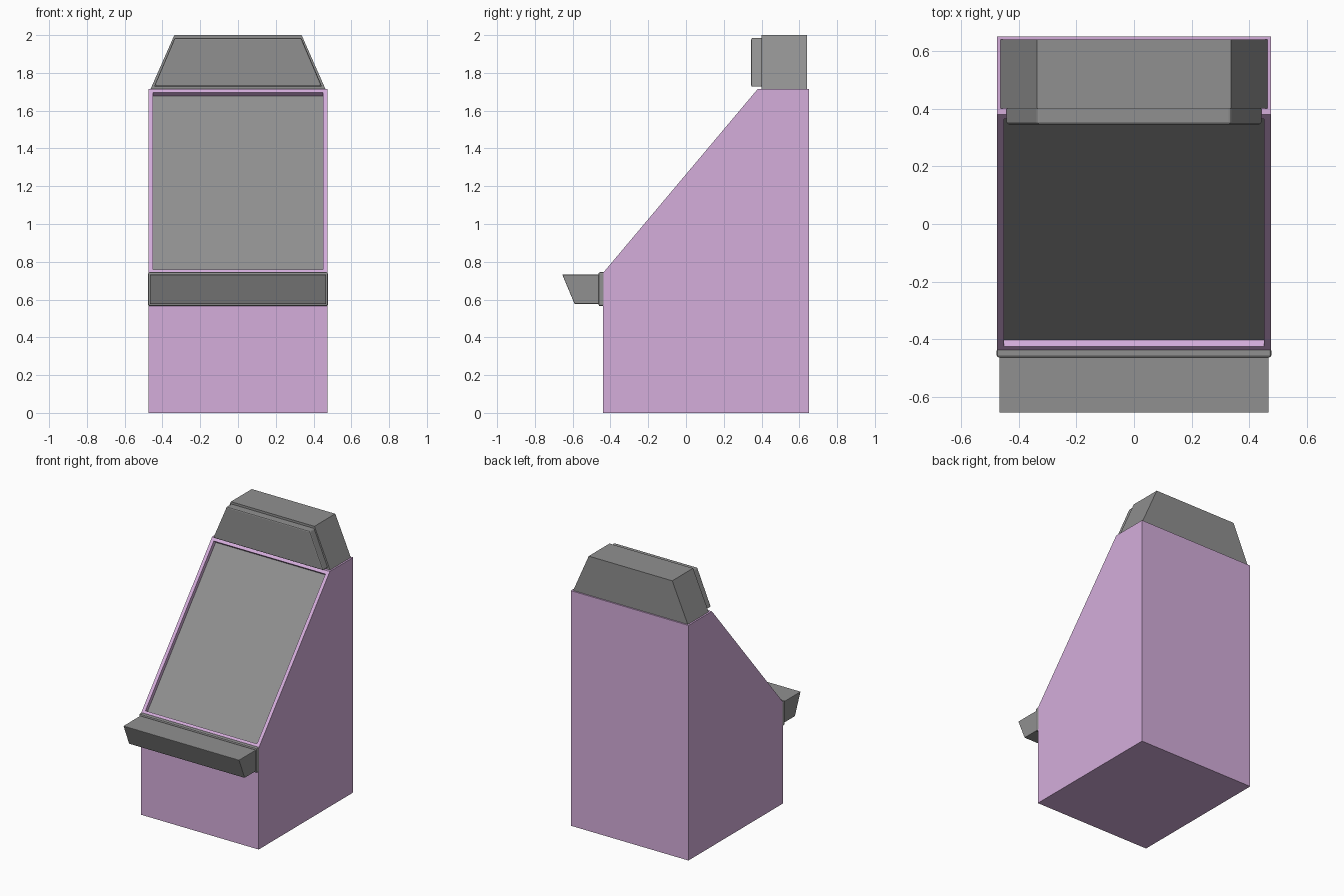
import bpy, bmesh
from mathutils import Vector

if "Cube" in bpy.data.objects:
    bpy.data.objects.remove(bpy.data.objects["Cube"])


def material(name, rgb):
    m = bpy.data.materials.new(name)
    m.diffuse_color = (*rgb, 1)
    m.use_nodes = True
    m.node_tree.nodes["Principled BSDF"].inputs["Base Color"].default_value = m.diffuse_color
    return m


purple = material("light purple", (0.66, 0.42, 0.71))
grey = material("mid grey", (0.28, 0.28, 0.28))


def loft(name, ring_a, ring_b, mats, bevel=0.0):
    """Solid between two matching outlines of 3D points."""
    bm = bmesh.new()
    a = [bm.verts.new(p) for p in ring_a]
    b = [bm.verts.new(p) for p in ring_b]
    bm.faces.new(a)
    bm.faces.new(b)
    n = len(a)
    for i in range(n):
        j = (i + 1) % n
        bm.faces.new((a[i], a[j], b[j], b[i]))
    bmesh.ops.recalc_face_normals(bm, faces=bm.faces)
    if bevel:
        bmesh.ops.bevel(bm, geom=list(bm.edges), offset=bevel, segments=2,
                        profile=0.5, affect='EDGES')
    mesh = bpy.data.meshes.new(name)
    bm.to_mesh(mesh)
    bm.free()
    ob = bpy.data.objects.new(name, mesh)
    bpy.context.collection.objects.link(ob)
    for m in mats:
        mesh.materials.append(m)
    return ob


def side_profile(name, yz, half_width, mats, bevel=0.0):
    return loft(name, [(-half_width, y, z) for y, z in yz],
                [(half_width, y, z) for y, z in yz], mats, bevel)


def trapezoid(name, low, high, z0, z1, y0, y1, bevel=0.0):
    xz = [(-low, z0), (low, z0), (high, z1), (-high, z1)]
    return loft(name, [(x, y0, z) for x, z in xz],
                [(x, y1, z) for x, z in xz], [grey], bevel)


# cabinet body, with the screen recessed into its sloping face
body = side_profile("cabinet_body", [(-0.44, 0), (0.65, 0), (0.65, 1.715),
                                     (0.38, 1.715), (-0.44, 0.74)],
                    0.475, [purple, grey])
bm = bmesh.new()
bm.from_mesh(body.data)
bm.normal_update()
slope = next(f for f in bm.faces if f.normal.y < -0.3 and f.normal.z > 0.3)
normal = slope.normal.copy()
bmesh.ops.inset_region(bm, faces=[slope], thickness=0.035)
screen = bmesh.ops.extrude_face_region(bm, geom=[slope])
verts = [v for v in screen["geom"] if isinstance(v, bmesh.types.BMVert)]
bmesh.ops.translate(bm, verts=verts, vec=normal * -0.028)
for f in screen["geom"]:
    if isinstance(f, bmesh.types.BMFace):
        f.material_index = 1
if slope.is_valid:
    bm.faces.remove(slope)
bmesh.ops.recalc_face_normals(bm, faces=bm.faces)
bm.to_mesh(body.data)
bm.free()

# marquee box and its raised front panel
trapezoid("marquee_box", 0.465, 0.337, 1.71, 2.0, 0.40, 0.64)
trapezoid("marquee_panel", 0.445, 0.335, 1.727, 1.985, 0.345, 0.405, 0.008)

# control shelf: backing plate and wedge
side_profile("shelf_plate", [(-0.463, 0.565), (-0.43, 0.565),
                             (-0.43, 0.745), (-0.463, 0.745)],
             0.476, [grey], 0.008)
side_profile("control_shelf", [(-0.59, 0.577), (-0.455, 0.577),
                               (-0.455, 0.732), (-0.655, 0.732)],
             0.467, [grey], 0.003)
